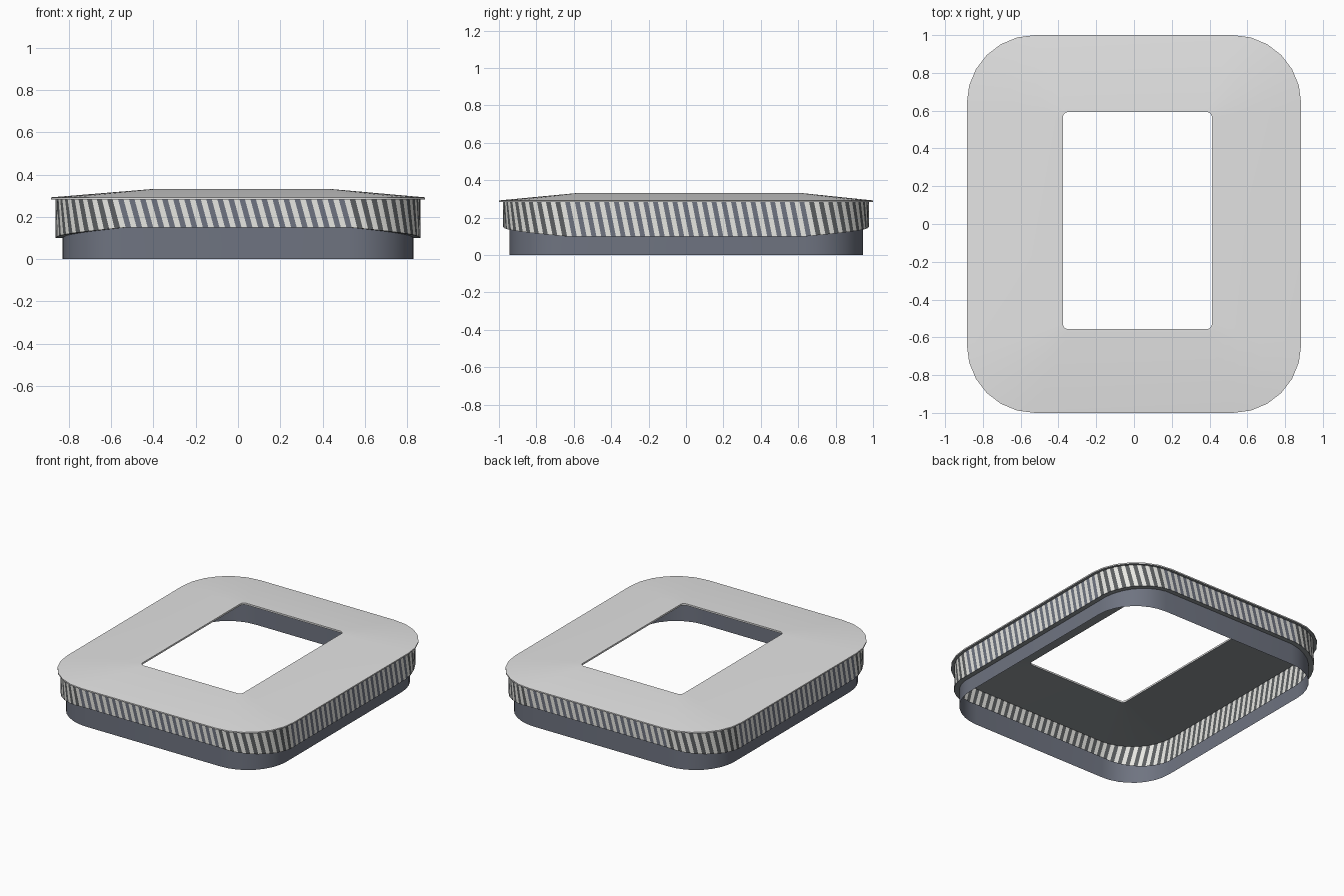
import bpy, math

if "Cube" in bpy.data.objects:
    bpy.data.objects.remove(bpy.data.objects["Cube"], do_unlink=True)


def material(name, rgb):
    m = bpy.data.materials.new(name)
    m.use_nodes = True
    lin = [((c / 255 + 0.055) / 1.055) ** 2.4 for c in rgb] + [1]
    m.diffuse_color = lin
    m.node_tree.nodes["Principled BSDF"].inputs["Base Color"].default_value = lin
    return m


light_grey = material("light grey", (228, 228, 228))
mid_grey = material("mid grey", (143, 149, 152))
dark_grey = material("dark grey", (92, 95, 97))
slate = material("slate blue grey", (111, 116, 129))
off_white = material("off white", (233, 233, 228))


def rounded_rect(hx, hy, r, seg, cx=0, cy=0):
    """Counter-clockwise outline as (x, y, angle in degrees)."""
    pts = []
    for q, (sx, sy) in enumerate(((1, 1), (-1, 1), (-1, -1), (1, -1))):
        for i in range(seg + 1):
            deg = 90 * (q + i / seg)
            a = math.radians(deg)
            pts.append((cx + sx * (hx - r) + r * math.cos(a),
                        cy + sy * (hy - r) + r * math.sin(a), deg))
    return pts


def skirt_bottom(deg):
    """The skirt hangs lower on the left and right sides."""
    return 0.10 + 0.05 * (1 - abs(deg % 180 - 90) / 90)


def build(name, verts, faces, mats, rule=None):
    me = bpy.data.meshes.new(name)
    me.from_pydata(verts, [], faces)
    for m in mats:
        me.materials.append(m)
    if rule:
        for p in me.polygons:
            p.material_index = rule(p.index)
    ob = bpy.data.objects.new(name, me)
    bpy.context.collection.objects.link(ob)
    bpy.ops.object.select_all(action="DESELECT")
    bpy.context.view_layer.objects.active = ob
    ob.select_set(True)
    bpy.ops.object.shade_smooth_by_angle(angle=math.radians(30))


def loft(name, rings, mats, closed=False, rule=None):
    """Join rings of equal point count with quads."""
    n = len(rings[0])
    verts = [v for ring in rings for v in ring]
    faces = []
    for k in range(len(rings) if closed else len(rings) - 1):
        a, b = k * n, (k + 1) % len(rings) * n
        faces += [(a + i, a + (i + 1) % n, b + (i + 1) % n, b + i) for i in range(n)]
    build(name, verts, faces, mats, rule)


def at(outline, z):
    return [(x, y, z) for x, y, _ in outline]


# Sloping roof frame with an opening, thin edge and darker underside
SEG = 6
eave = rounded_rect(0.885, 1.0, 0.36, SEG)
hole = rounded_rect(0.395, 0.575, 0.03, SEG, 0.018, 0.018)
rim = rounded_rect(0.415, 0.595, 0.05, SEG, 0.018, 0.018)
count = len(eave)
loft("roof_frame",
     [at(hole, 0.32), at(eave, 0.283), at(eave, 0.292), at(rim, 0.332), at(hole, 0.332)],
     [light_grey, mid_grey], closed=True, rule=lambda i: 1 if i < count else 0)

# Plain lower wall, open below
wall = rounded_rect(0.83, 0.945, 0.305, 8)
loft("lower_wall", [at(wall, 0), [(x, y, skirt_bottom(d)) for x, y, d in wall]], [slate])

# Narrow ledge from the wall out to the striped skirt
skirt = rounded_rect(0.863, 0.978, 0.335, 8)
loft("skirt_ledge",
     [[(x, y, skirt_bottom(d)) for x, y, d in ring] for ring in (wall, skirt)], [mid_grey])


def along(path, t):
    """Point and angle at fraction t of a closed outline."""
    lengths = [math.dist(a[:2], b[:2]) for a, b in zip(path, path[1:])]
    s = t % 1 * sum(lengths)
    for a, b, d in zip(path, path[1:], lengths):
        if s <= d:
            return [u + (v - u) * s / d for u, v in zip(a, b)]
        s -= d
    return path[-1]


STRIPS, LEAN, TOP = 260, 0.0055, 0.287


def stripes(name, outline, straight_mat, corner_mat):
    """Slanted strips marching around an outline; corners get their own dark tone."""
    path = outline + [(outline[0][0], outline[0][1], 360)]
    verts, faces, tones = [], [], []
    for k in range(STRIPS):
        x, y, deg = along(path, k / STRIPS)
        tx, ty, _ = along(path, k / STRIPS - LEAN)
        verts += [(x, y, skirt_bottom(deg)), (tx, ty, TOP)]
        n = (k + 1) % STRIPS
        faces.append((2 * k, 2 * n, 2 * n + 1, 2 * k + 1))
        corner = 1 < deg % 90 < 89
        tones.append(1 if k % 2 else 2 if corner else 0)
    build(name, verts, faces, [straight_mat, off_white, corner_mat], rule=lambda i: tones[i])


# Striped skirt outside, and its greyer lining just behind it
stripes("striped_skirt", skirt, slate, dark_grey)
stripes("skirt_lining", rounded_rect(0.859, 0.974, 0.331, 8), dark_grey, dark_grey)
